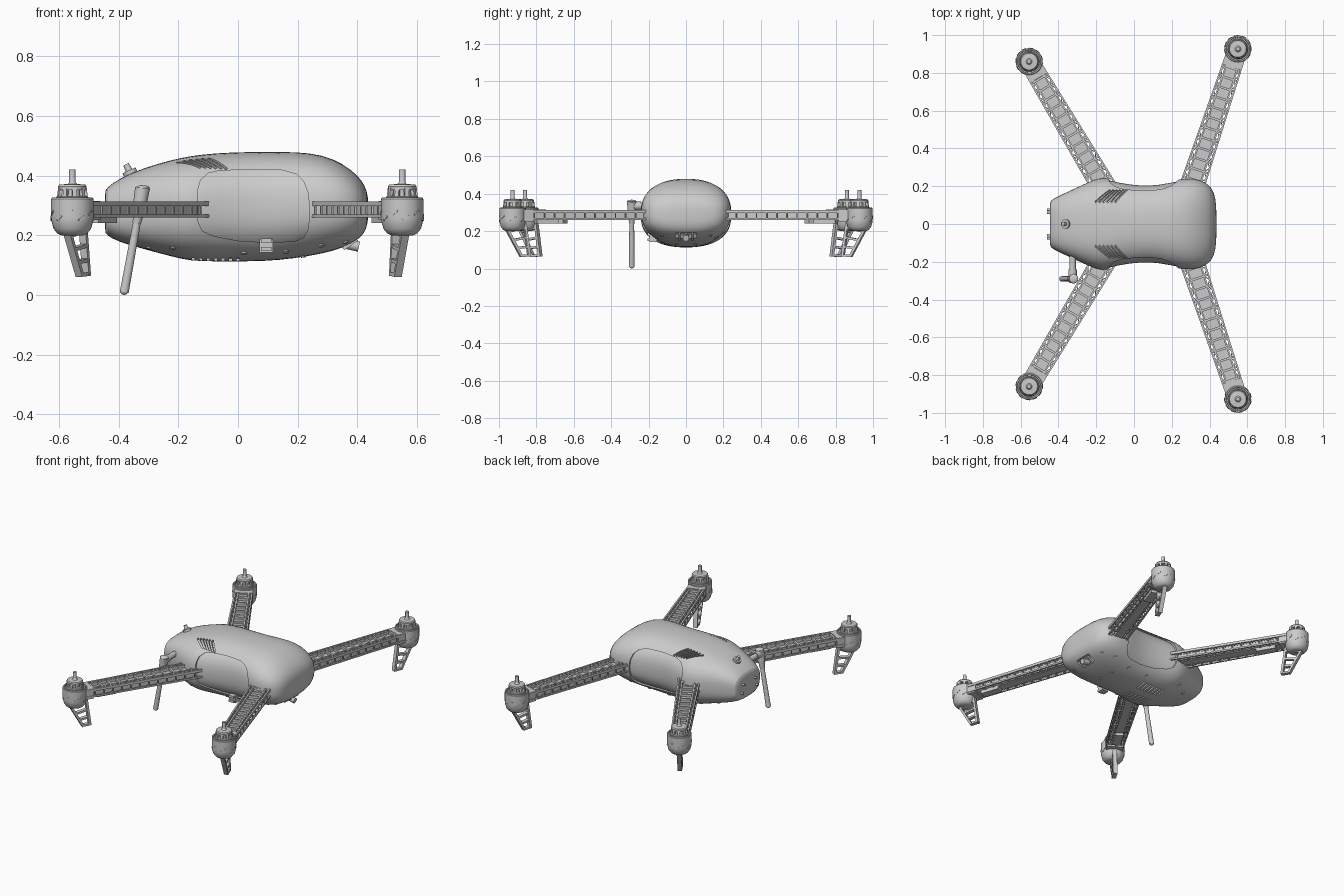
import bpy, bmesh
from math import sin, cos, pi, atan2, radians, copysign
from mathutils import Vector, Matrix
from mathutils.bvhtree import BVHTree

if "Cube" in bpy.data.objects:
    bpy.data.objects.remove(bpy.data.objects["Cube"])

V = Vector


def finish(name, bm, smooth=True):
    bmesh.ops.recalc_face_normals(bm, faces=bm.faces)
    me = bpy.data.meshes.new(name)
    bm.to_mesh(me)
    bm.free()
    ob = bpy.data.objects.new(name, me)
    bpy.context.collection.objects.link(ob)
    if smooth:
        smooth_ob(ob)
    return ob


def smooth_ob(ob, angle=35):
    bpy.ops.object.select_all(action='DESELECT')
    ob.select_set(True)
    bpy.context.view_layer.objects.active = ob
    bpy.ops.object.shade_smooth_by_angle(angle=radians(angle))


def frame(p, q, up):
    d = (q - p).normalized()
    if abs(d.dot(up)) > 0.99:
        up = V((1, 0, 0))
    y = up.cross(d).normalized()
    m = Matrix((d, y, d.cross(y))).transposed().to_4x4()
    m.translation = (p + q) / 2
    return m


def bar(bm, p, q, w, h, up=V((0, 0, 1))):
    p, q = V(p), V(q)
    m = frame(p, q, up) @ Matrix.Diagonal(((q - p).length, w, h, 1))
    bmesh.ops.create_cube(bm, size=1, matrix=m)


def rod(bm, p, q, r1, r2=None, n=20):
    p, q = V(p), V(q)
    m = frame(p, q, V((0, 0, 1))) @ Matrix.Rotation(pi / 2, 4, 'Y')
    bmesh.ops.create_cone(bm, cap_ends=True, segments=n, radius1=r1,
                          radius2=r1 if r2 is None else r2, depth=(q - p).length, matrix=m)


def lathe(bm, prof, n=32):
    rings = [[bm.verts.new((r * cos(2 * pi * i / n), r * sin(2 * pi * i / n), z))
              for i in range(n)] for r, z in prof]
    for a, b in zip(rings, rings[1:]):
        for i in range(n):
            bm.faces.new((a[i], a[(i + 1) % n], b[(i + 1) % n], b[i]))
    bm.faces.new(rings[0])
    bm.faces.new(rings[-1])


def prism(bm, pts, y0, y1):
    a = [bm.verts.new((x, y0, z)) for x, z in pts]
    b = [bm.verts.new((x, y1, z)) for x, z in pts]
    bm.faces.new(a)
    bm.faces.new(b)
    for i in range(len(pts)):
        j = (i + 1) % len(pts)
        bm.faces.new((a[i], a[j], b[j], b[i]))


# Fuselage sections: x, half width, bottom z, top z, squareness
SECT = [(-.446, .11, .215, .345, 3), (-.442, .125, .2, .358, 3), (-.40, .148, .178, .39, 3),
        (-.32, .185, .155, .425, 2.8), (-.22, .232, .128, .454, 2.6), (-.16, .25, .114, .466, 2.5),
        (-.08, .228, .112, .476, 2.5), (.04, .212, .112, .48, 2.5), (.14, .217, .116, .48, 2.5),
        (.24, .24, .13, .478, 2.5), (.32, .243, .147, .458, 2.5), (.38, .222, .17, .42, 2.6),
        (.415, .188, .195, .385, 2.6), (.432, .14, .225, .35, 2.6), (.437, .06, .265, .315, 2.4)]


def fuselage(name, inset=0.0):
    bm = bmesh.new()
    n, rings = 40, []
    for x, w, b, t, e in SECT:
        w, h, zc = w - inset, (t - b) / 2 - inset, (t + b) / 2
        ring = []
        for i in range(n):
            c, s = cos(2 * pi * i / n), sin(2 * pi * i / n)
            ring.append(bm.verts.new((x * (1 - inset * 2), w * copysign(abs(c) ** (2 / e), c),
                                      zc + h * copysign(abs(s) ** (2 / e), s))))
        rings.append(ring)
    for a, b in zip(rings, rings[1:]):
        for i in range(n):
            bm.faces.new((a[i], a[(i + 1) % n], b[(i + 1) % n], b[i]))
    bm.faces.new(rings[0])
    bm.faces.new(rings[-1])
    ob = finish(name, bm)
    ob.modifiers.new("smooth", 'SUBSURF').levels = 1
    return ob


body = fuselage("body_shell")
deps = bpy.context.evaluated_depsgraph_get()
tree = BVHTree.FromObject(body, deps)


def on_top(x, y):
    return tree.ray_cast(V((x, y, 2)), V((0, 0, -1)))[:2]


def on_bottom(x, y):
    return tree.ray_cast(V((x, y, -2)), V((0, 0, 1)))[:2]


# Cutters: roof vents, belly slots, nose opening, side panels
slots, panels = bmesh.new(), bmesh.new()
for s in (1, -1):
    for i in range(6):
        p, n = on_top(-.205 + .021 * i, s * .115)
        q, m = on_top(-.125 + .0175 * i, s * .18)
        bar(slots, p, q, .009, .024, (n + m).normalized())
    for i in range(7):
        p, q = on_bottom(-.15 + .025 * i, s * .03)[0], on_bottom(-.15 + .025 * i, s * .1)[0]
        bar(slots, p, q, .009, .018)
    prism(panels, [(-.135, .25), (-.135, .35), (-.125, .385), (-.10, .408), (-.06, .417), (.04, .42),
                   (.15, .418), (.195, .405), (.22, .38), (.235, .34), (.24, .28), (.235, .22),
                   (.22, .193), (.19, .18), (.1, .176), (0, .182), (-.08, .197), (-.12, .215)],
          s * .125, s * .4)
prism(slots, [(.33, .12), (.45, .12), (.45, .19), (.37, .19)], -.055, .055)
for nm, bm in (("slot_cutter", slots), ("panel_cutter", panels)):
    cut = finish(nm, bm, False)
    cut.hide_render = True
    cut.hide_set(True)
    mod = body.modifiers.new(nm, 'BOOLEAN')
    mod.operation, mod.object, mod.solver = 'DIFFERENCE', cut, 'EXACT'
core = fuselage("body_core", .011)
bpy.context.view_layer.update()
deps = bpy.context.evaluated_depsgraph_get()
for ob in (body, core):
    me = bpy.data.meshes.new_from_object(ob.evaluated_get(deps))
    ob.modifiers.clear()
    ob.data = me
    smooth_ob(ob)

# Nose camera grille
bm = bmesh.new()
for y in (-.035, 0, .035):
    bar(bm, (.352, y, .155), (.398, y, .187), .009, .012)
rod(bm, (.36, 0, .172), (.405, 0, .162), .017)
finish("nose_grille", bm)

# Belly screws and sensor discs
bm = bmesh.new()
for x, y in ((-.3, .1), (-.22, .16), (.02, .14), (.16, .14), (.28, .16), (.36, .13), (.22, .05)):
    for s in (1, -1):
        p, n = on_bottom(x, s * y)
        rod(bm, p - n * .008, p + n * .004, .012, .009, 14)
finish("belly_screws", bm)

# Strap buckle on the front side
bm = bmesh.new()
bar(bm, (.072, -.175, .165), (.118, -.175, .165), .04, .045)
bar(bm, (.077, -.19, .182), (.113, -.19, .182), .03, .014)
bar(bm, (.077, -.19, .154), (.113, -.19, .154), .03, .014)
finish("strap_buckle", bm)

# Roof button and tail pins
bm = bmesh.new()
p, n = on_top(-.36, 0)
rod(bm, p - n * .01, p + n * .012, .024)
rod(bm, p, p + n * .035, .013, .010)
finish("roof_button", bm)
bm = bmesh.new()
for y, z in ((.06, .3), (-.06, .3), (.075, .25), (-.075, .25)):
    rod(bm, (-.43, y, z), (-.46, y, z), .007, n=12)
finish("tail_pins", bm)

# Antenna with elbow
bm = bmesh.new()
rod(bm, (-.325, -.15, .335), (-.325, -.25, .335), .017)
rod(bm, (-.325, -.24, .335), (-.325, -.29, .335), .022)
top, mid, end = V((-.32, -.29, .358)), V((-.339, -.29, .24)), V((-.381, -.29, .01))
rod(bm, top, top.lerp(mid, .6), .025, .022)
rod(bm, top.lerp(mid, .6), mid, .020, .014)
rod(bm, mid, end, .013, .015)
bmesh.ops.create_uvsphere(bm, u_segments=16, v_segments=8, radius=.015,
                          matrix=Matrix.Translation((-.381, -.29, .0155)))
bmesh.ops.create_uvsphere(bm, u_segments=16, v_segments=8, radius=.025,
                          matrix=Matrix.Translation(top) @ Matrix.Diagonal((1, 1, .4, 1)))
finish("antenna", bm)


def arm_mesh(length):
    # Lattice arm along local +x, root at the origin
    bm = bmesh.new()
    n, end = 13, length - .05
    half = lambda u: .062 - .014 * u / length
    for s in (1, -1):
        for k, z, h in ((1, .306, .016), (.62, .306, .016), (1, .265, .010)):
            bar(bm, (0, s * k * half(0), z), (end, s * k * half(end), z), .009, h)
        bar(bm, (0, s * .62 * half(0), .282), (end, s * .62 * half(end), .282), .005, .04)
    bar(bm, (0, 0, .29), (end, 0, .29), .07, .006)
    bar(bm, (0, 0, .262), (end, 0, .262), .05, .006)
    for i in range(n + 1):
        u = end * i / n
        w = half(u)
        bar(bm, (u, -.62 * w, .304), (u, .62 * w, .304), .012, .014)
        for s in (1, -1):
            bar(bm, (u, s * w, .26), (u, s * w, .312), .006, .006)
            bar(bm, (u, s * .4 * w, .264), (u, s * w, .264), .010, .008)
            if i < n:
                v = u + end / n
                m = (u + v) / 2
                bar(bm, (u, s * .62 * w, .306), (m, s * half(m), .306), .006, .012)
                bar(bm, (m, s * half(m), .306), (v, s * .62 * half(v), .306), .006, .012)
    # wiring box under the arm
    bar(bm, (length - .25, 0, .253), (length - .13, 0, .253), .05, .022)
    return bm


def pod_mesh():
    # Motor housing
    bm = bmesh.new()
    lathe(bm, [(.036, .2), (.05, .206), (.063, .222), (.07, .248), (.071, .26), (.071, .322),
               (.068, .326), (.062, .326), (.06, .316), (.02, .316)])
    bar(bm, (-.1, 0, .283), (-.03, 0, .283), .10, .064)
    for i in range(10):
        a = pi * (-.8 + 1.6 * i / 9)
        z = .25 + .018 * (i % 2)
        bar(bm, (.0705 * cos(a), .0705 * sin(a), z),
            (.0705 * cos(a + .3), .0705 * sin(a + .3), z + .014), .006, .005)
    return bm


def motor_mesh():
    # Stator posts, bell and shaft
    bm = bmesh.new()
    lathe(bm, [(.054, .312), (.054, .328), (.05, .332), (.02, .332)])
    rod(bm, (0, 0, .325), (0, 0, .36), .03)
    for i in range(9):
        a = 2 * pi * i / 9
        bar(bm, (.046 * cos(a), .046 * sin(a), .326), (.042 * cos(a), .042 * sin(a), .358),
            .014, .012, V((cos(a), sin(a), 0)))
    lathe(bm, [(.047, .352), (.048, .364), (.044, .37), (.016, .372), (.012, .376),
               (.0105, .38), (.0105, .42)])
    return bm


def leg_mesh():
    # Ladder leg, leaning in towards the body
    bm = bmesh.new()
    o0, o1, i0, i1 = V((.035, 0, .215)), V((-.05, 0, .064)), V((-.068, 0, .245)), V((-.094, 0, .064))
    bar(bm, o0, o1, .026, .014)
    bar(bm, i0, i1, .026, .014)
    for t in (.12, .42, .70, .97):
        bar(bm, o0.lerp(o1, t), i0.lerp(i1, t + .03 * (1 - t)), .024, .012)
    return bm


# Four arms with pods, motors and legs
for end, root, motor in (("rear", (-.15, .18), (-.555, .86)), ("nose", (.3, .18), (.55, .927))):
    d = V(motor) - V(root)
    for side, s in (("left", 1), ("right", -1)):
        rot = s * atan2(d.y, d.x)
        for part, bm, at in (("arm", arm_mesh(d.length), root), ("motor_pod", pod_mesh(), motor),
                             ("motor", motor_mesh(), motor), ("landing_leg", leg_mesh(), motor)):
            ob = finish(f"{end}_{side}_{part}", bm)
            ob.location = (at[0], s * at[1], 0)
            ob.rotation_euler.z = rot
